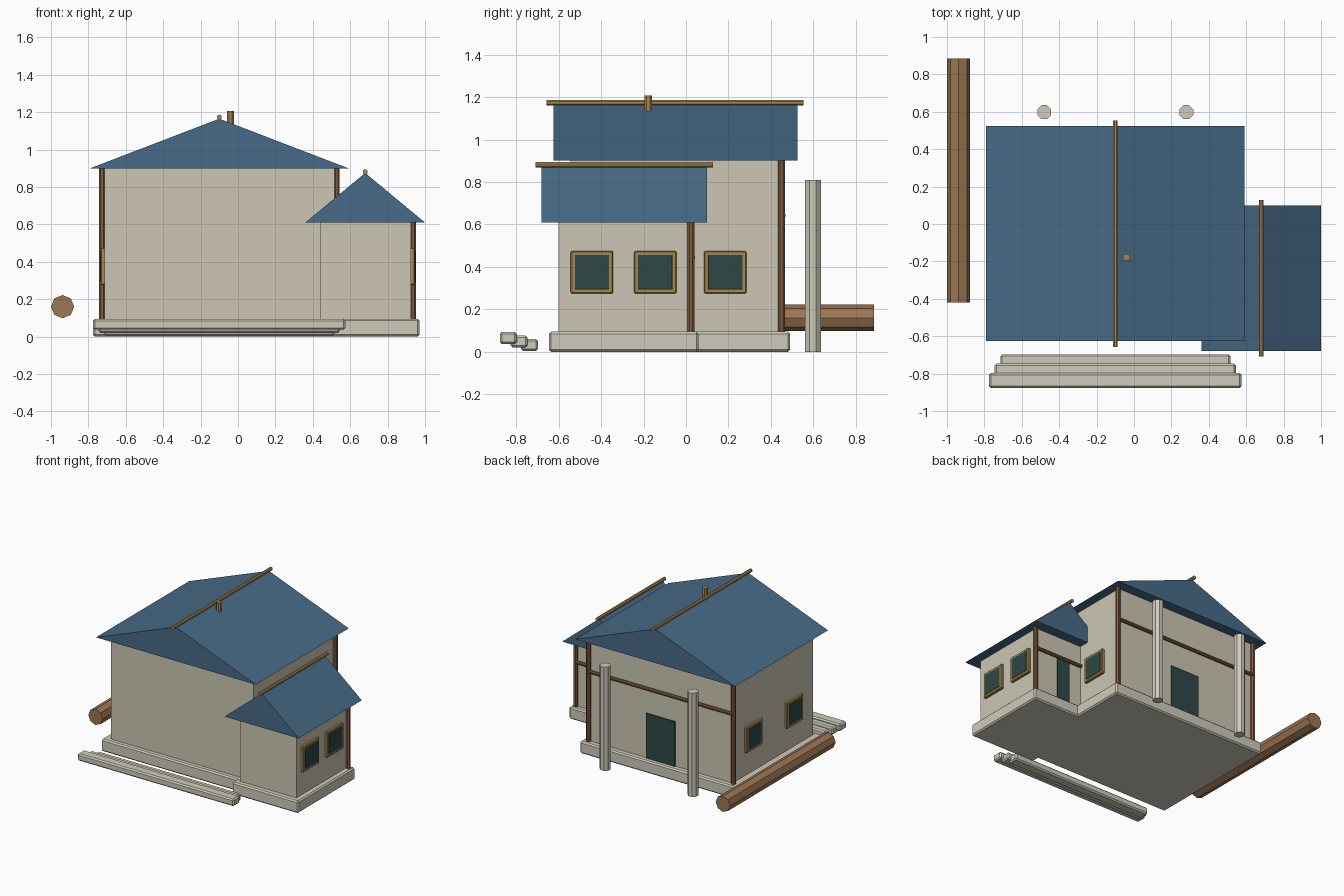
import bpy, bmesh, math
from mathutils import Matrix, Vector

if "Cube" in bpy.data.objects:
    bpy.data.objects.remove(bpy.data.objects["Cube"])


def material(name, rgb):
    linear = [(c / 255 / 12.92) if c < 11 else ((c / 255 + 0.055) / 1.055) ** 2.4 for c in rgb]
    m = bpy.data.materials.new(name)
    m.use_nodes = True
    m.diffuse_color = (*linear, 1)
    m.node_tree.nodes["Principled BSDF"].inputs["Base Color"].default_value = (*linear, 1)
    return m


PLASTER = material("plaster", (204, 198, 180))
STONE = material("pale stone", (207, 203, 187))
ROOF = material("blue roof", (72, 107, 136))
LOG = material("log brown", (156, 119, 83))
TIMBER = material("dark timber", (132, 93, 63))
TRIM = material("golden trim", (172, 136, 80))
GLASS = material("dark green", (46, 72, 70))


def finish(name, bm, mat):
    bmesh.ops.recalc_face_normals(bm, faces=bm.faces)
    mesh = bpy.data.meshes.new(name)
    bm.to_mesh(mesh)
    bm.free()
    mesh.materials.append(mat)
    ob = bpy.data.objects.new(name, mesh)
    bpy.context.collection.objects.link(ob)
    return ob


def box(name, x, y, z, mat, bevel=0.0):
    """Box from (low, high) ranges, with optionally chamfered edges."""
    bm = bmesh.new()
    bmesh.ops.create_cube(bm, size=1)
    for v in bm.verts:
        v.co = [(r[0] + r[1]) / 2 + c * (r[1] - r[0]) for r, c in zip((x, y, z), v.co)]
    if bevel:
        bmesh.ops.bevel(bm, geom=bm.edges[:], offset=bevel, segments=1, affect='EDGES')
    return finish(name, bm, mat)


def rod(name, start, end, radius, mat, turn=22.5):
    """Eight-sided rod between two points."""
    a, b = Vector(start), Vector(end)
    bm = bmesh.new()
    bmesh.ops.create_cone(bm, cap_ends=True, segments=8, radius1=radius, radius2=radius,
                          depth=(b - a).length)
    aim = (b - a).to_track_quat('Z', 'Y').to_matrix().to_4x4()
    spin = Matrix.Rotation(math.radians(turn), 4, 'Z')
    bm.transform(Matrix.Translation((a + b) / 2) @ aim @ spin)
    return finish(name, bm, mat)


def gable(name, x, y, eave, peak):
    """Closed triangular roof with its ridge along y."""
    bm = bmesh.new()
    outline = ((x[0], eave), (x[1], eave), (sum(x) / 2, peak))
    face = bm.faces.new([bm.verts.new((px, y[0], pz)) for px, pz in outline])
    new = bmesh.ops.extrude_face_region(bm, geom=[face])["geom"]
    verts = [g for g in new if isinstance(g, bmesh.types.BMVert)]
    bmesh.ops.translate(bm, verts=verts, vec=(0, y[1] - y[0], 0))
    return finish(name, bm, ROOF)


def window(name, wall, side, y):
    """Framed square window on a wall facing +x or -x."""
    z, half, rim = 0.375, 0.1, 0.024
    def depth(d):
        return sorted((wall - side * 0.01, wall + side * d))
    frame = depth(0.02)
    for part, s in (("rear", 1), ("front", -1)):
        edge = sorted((y + s * half, y + s * (half - rim)))
        box(f"{name}_frame_{part}", frame, edge, (z - half, z + half), TRIM, 0.005)
    for part, s in (("top", 1), ("bottom", -1)):
        edge = sorted((z + s * half, z + s * (half - rim)))
        box(f"{name}_frame_{part}", frame, (y - half + 0.01, y + half - 0.01), edge, TRIM, 0.005)
    inner = half - rim + 0.004
    box(f"{name}_glass", depth(0.023), (y - inner, y + inner), (z - inner, z + inner), GLASS)


# Plinths and walls
box("main_plinth", (-0.775, 0.575), (-0.585, 0.49), (0, 0.095), STONE, 0.01)
box("annex_plinth", (0.40, 0.97), (-0.645, 0.06), (0, 0.095), STONE, 0.01)
box("main_walls", (-0.715, 0.515), (-0.545, 0.445), (0.08, 0.905), PLASTER)
box("annex_walls", (0.438, 0.925), (-0.6, 0.02), (0.08, 0.615), PLASTER)

# Roofs with ridge poles and a short stub
gable("main_roof", (-0.79, 0.59), (-0.625, 0.525), 0.90, 1.165)
gable("annex_roof", (0.36, 1.0), (-0.68, 0.10), 0.61, 0.875)
rod("main_ridge_pole", (-0.10, -0.657, 1.173), (-0.10, 0.553, 1.173), 0.014, TRIM)
rod("annex_ridge_pole", (0.68, -0.708, 0.88), (0.68, 0.128, 0.88), 0.014, TRIM)
rod("chimney_stub", (-0.04, -0.178, 1.13), (-0.04, -0.178, 1.207), 0.02, TRIM)

# Rear corner posts and rails
for name, x, y, top in (("main_left_post", 0.527, 0.449, 0.9),
                        ("main_right_post", -0.727, 0.449, 0.9),
                        ("annex_post", 0.936, 0.023, 0.61)):
    rod(name, (x, y, 0.09), (x, y, top), 0.018, TIMBER)
rod("main_rail", (-0.727, 0.457, 0.642), (0.527, 0.457, 0.642), 0.013, TIMBER)
rod("annex_rail", (0.50, 0.03, 0.443), (0.936, 0.03, 0.443), 0.013, TIMBER)

# Windows on both sides
for i, y in enumerate((-0.443, -0.145)):
    window(f"annex_window_{i + 1}", 0.925, 1, y)
window("main_left_window", 0.515, 1, 0.185)
for i, y in enumerate((-0.3, 0.2)):
    window(f"main_right_window_{i + 1}", -0.715, -1, y)

# Rear doors
box("main_door", (-0.22, 0.03), (0.445, 0.454), (0.095, 0.445), GLASS)
box("annex_door", (0.625, 0.735), (0.02, 0.029), (0.095, 0.435), GLASS)

# Free-standing rear columns
for name, x in (("column_left", 0.28), ("column_right", -0.48)):
    rod(name, (x, 0.598, 0), (x, 0.598, 0.81), 0.04, STONE)

# Front steps, rising and widening outwards
for i in range(3):
    y, z, half = -0.737 - i * 0.05, 0.004 + i * 0.0165, 0.615 + i * 0.03
    box(f"step_{i + 1}", (-0.1 - half, -0.1 + half), (y - 0.04, y + 0.04),
        (z, z + 0.056), STONE, 0.01)

# Log lying beside the house
rod("log", (-0.938, -0.42, 0.16), (-0.938, 0.885, 0.16), 0.062, LOG, 0)
